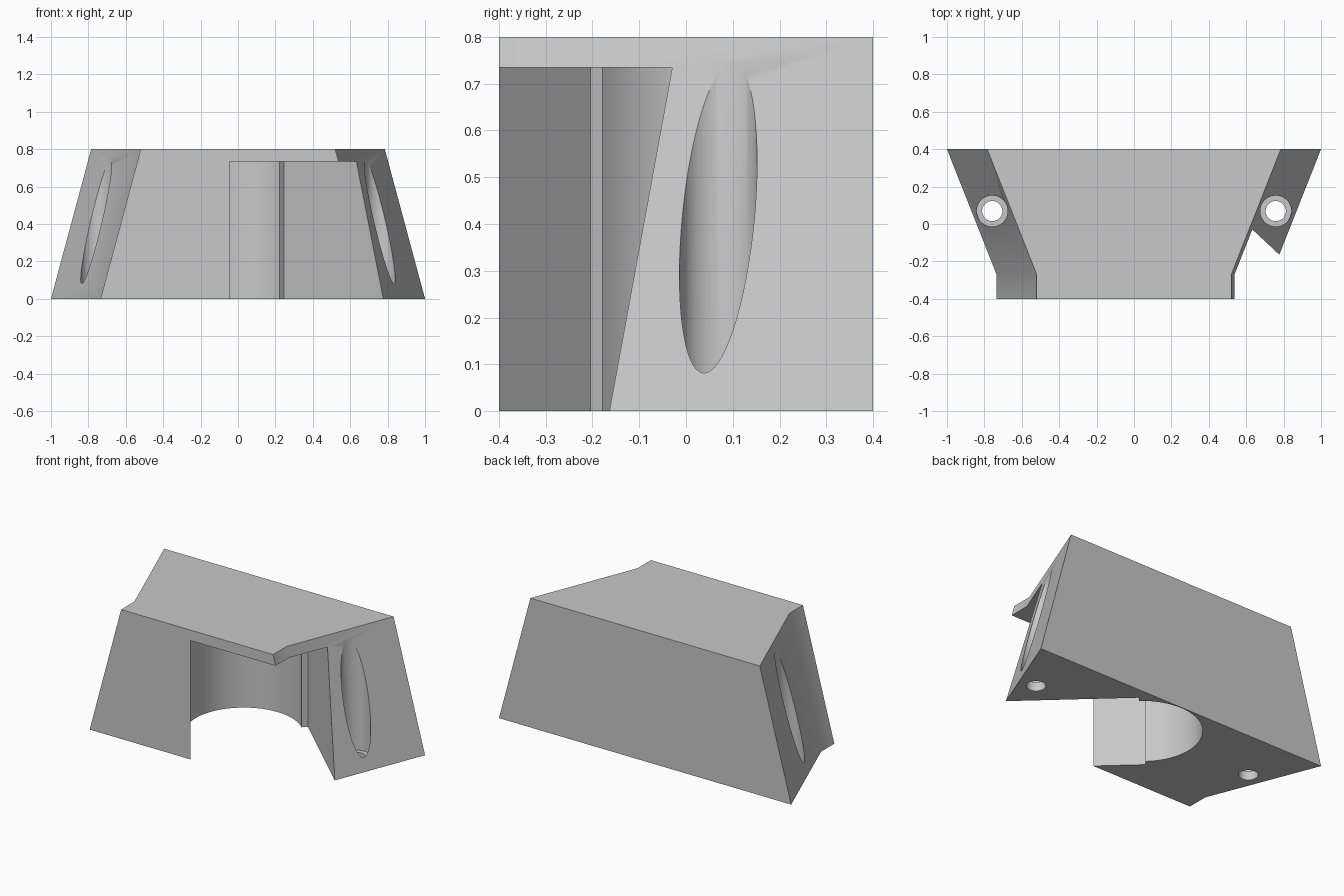
import bpy
import math
from mathutils import Matrix, Vector

cube = bpy.data.objects.get("Cube")
if cube:
    bpy.data.objects.remove(cube, do_unlink=True)

grey = bpy.data.materials.new("light_grey")
grey.use_nodes = True
colour = (0.58, 0.58, 0.58, 1)
grey.diffuse_color = colour
grey.node_tree.nodes["Principled BSDF"].inputs["Base Color"].default_value = colour


def loft(name, bottom, top, z0, z1):
    """Solid between two outlines (counter-clockwise) with equal point counts."""
    n = len(bottom)
    verts = [(x, y, z0) for x, y in bottom] + [(x, y, z1) for x, y in top]
    faces = [list(range(n))[::-1], list(range(n, 2 * n))]
    faces += [[i, (i + 1) % n, n + (i + 1) % n, n + i] for i in range(n)]
    mesh = bpy.data.meshes.new(name)
    mesh.from_pydata(verts, [], faces)
    mesh.materials.append(grey)
    obj = bpy.data.objects.new(name, mesh)
    bpy.context.collection.objects.link(obj)
    return obj


def circle(x, y, r, n=64):
    return [(x + r * math.cos(math.tau * i / n), y + r * math.sin(math.tau * i / n))
            for i in range(n)]


def cut(target, cutter):
    mod = target.modifiers.new("cut", 'BOOLEAN')
    mod.operation = 'DIFFERENCE'
    mod.solver = 'EXACT'
    mod.object = cutter
    bpy.context.view_layer.objects.active = target
    bpy.ops.object.modifier_apply(modifier=mod.name)
    bpy.data.objects.remove(cutter, do_unlink=True)


# Wedge block: both sides lean inward towards the top
HEIGHT, LEAN = 0.8, 0.215
half = [(1, 0.4), (0.735, -0.27), (0.735, -0.4)]
base = [(-x, y) for x, y in half] + half[::-1]
roof = [(x - math.copysign(LEAN, x), y) for x, y in base]
block = loft("wedge_block", base, roof, 0, HEIGHT)

# Diagonal round-ended pocket, open below and towards the front corner
u0, v_low, v_high, r = -0.047, -0.323, 0.41, 0.331
v_mid = (v_low + v_high) / 2
pocket = [(u0, v_low), (1.6, v_low), (1.6, v_high), (u0, v_high)]
for i in range(49):
    a = math.pi / 2 + math.pi * i / 48
    pocket.append((u0 + r * math.cos(a), v_mid + r * math.sin(a)))
turn = Matrix.Rotation(math.radians(-43), 2)
pocket = [tuple(turn @ Vector(p)) for p in pocket]
cut(block, loft("pocket_cutter", pocket, pocket, -0.2, 0.735))

# Screw holes with wide bores that break through the leaning sides
for side in (-1, 1):
    for name, radius, floor in (("bore_cutter", 0.083, 0.055), ("hole_cutter", 0.054, -0.2)):
        ring = circle(side * 0.758, 0.069, radius)
        cut(block, loft(name, ring, ring, floor, 1))

# Smooth the round walls, keep the edges crisp
bpy.ops.object.select_all(action='DESELECT')
block.select_set(True)
bpy.context.view_layer.objects.active = block
bpy.ops.object.shade_smooth_by_angle(angle=math.radians(25))
